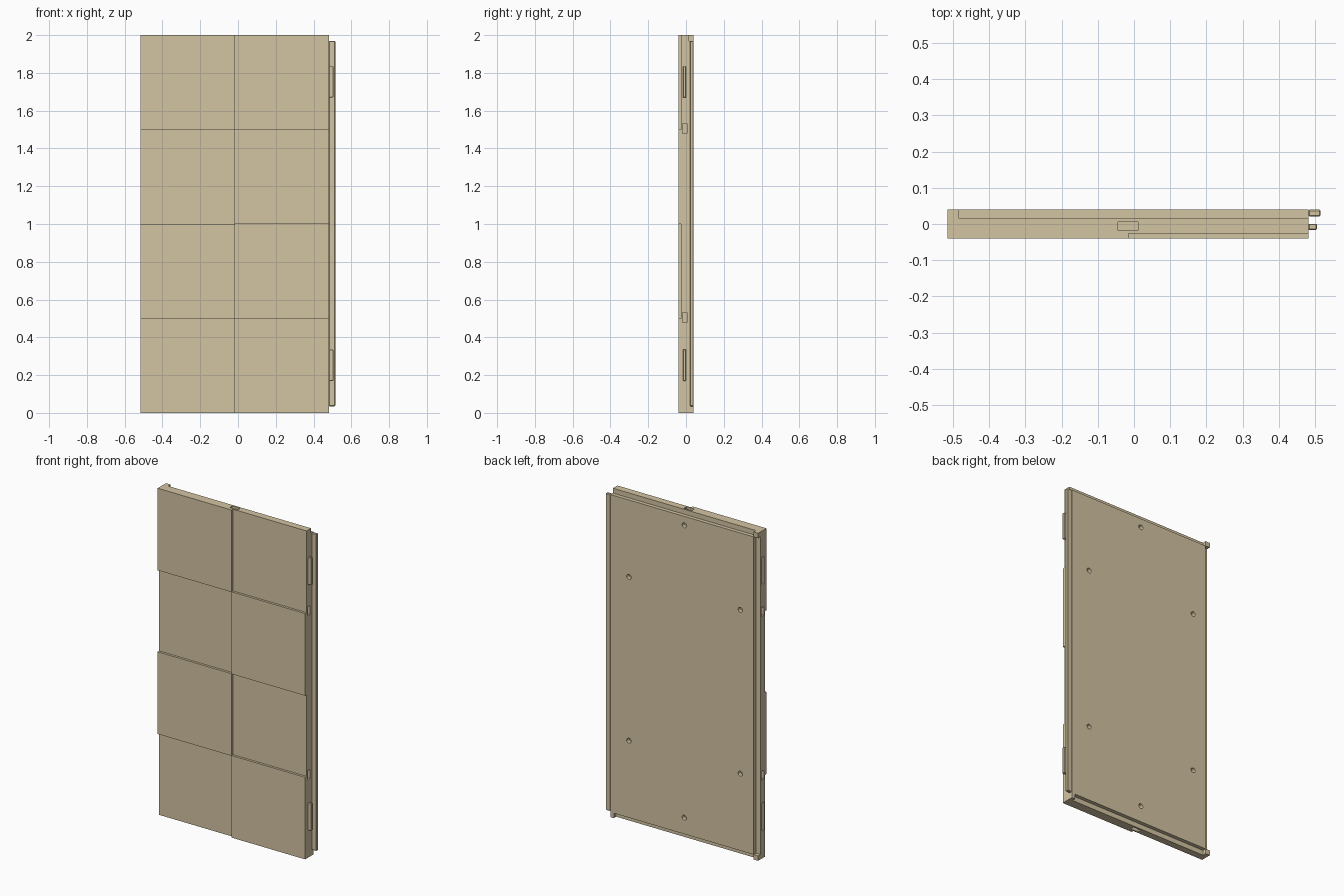
import bpy, bmesh
from mathutils import Matrix

if "Cube" in bpy.data.objects:
    bpy.data.objects.remove(bpy.data.objects["Cube"])

TAN = bpy.data.materials.new("tan")
TAN.diffuse_color = (0.65, 0.55, 0.36, 1)
TAN.use_nodes = True
TAN.node_tree.nodes["Principled BSDF"].inputs["Base Color"].default_value = TAN.diffuse_color

L, R, F, B = -0.515, 0.482, -0.04, 0.04      # outer faces of the slab
STEP, TILE, MID = 0.017, -0.026, -0.0165     # rabbet floor, tile recess floor, centre line
OUT = 0.05                                   # overshoot of cutters


def box(name, x, y, z, bevel=0.0):
    bm = bmesh.new()
    bmesh.ops.create_cube(bm, size=1)
    for v in bm.verts:
        v.co = [r[0] if c < 0 else r[1] for c, r in zip(v.co, (x, y, z))]
    if bevel:
        bmesh.ops.bevel(bm, geom=bm.edges[:], offset=bevel, segments=1, affect='EDGES')
    return finish(name, bm)


def finish(name, bm):
    me = bpy.data.meshes.new(name)
    bm.to_mesh(me)
    bm.free()
    me.materials.append(TAN)
    ob = bpy.data.objects.new(name, me)
    bpy.context.collection.objects.link(ob)
    return ob


def cut(target, cutter):
    cutter.hide_render = True
    mod = target.modifiers.new("cut", 'BOOLEAN')
    mod.operation, mod.solver, mod.object = 'DIFFERENCE', 'EXACT', cutter
    bpy.context.view_layer.objects.active = target
    bpy.ops.object.modifier_apply(modifier=mod.name)
    bpy.data.objects.remove(cutter)


# main slab
panel = box("wall_panel", (L, R), (F, B), (0, 2))

# stepped rabbets around the back, leaving corner blocks
back = (STEP, B + OUT)
cut(panel, box("left_rabbet", (L - OUT, -0.485), back, (0.03, 1.97)))
cut(panel, box("top_rabbet", (-0.485, R + OUT), back, (1.97, 2 + OUT)))
cut(panel, box("bottom_rabbet", (-0.485, 0.46), back, (-OUT, 0.03)))

# small joining pockets on all four edges
py = (-0.018, 0.006)
for z in (0.505, 1.505):
    for x in ((L - OUT, L + 0.03), (R - 0.03, R + OUT)):
        cut(panel, box("side_pocket", x, py, (z - 0.027, z + 0.027)))
for z in ((-OUT, 0.03), (1.97, 2 + OUT)):
    cut(panel, box("end_pocket", (MID - 0.027, MID + 0.027), py, z))

# sockets on the left edge and matching tabs on the right edge
for i, z in enumerate(((0.17, 0.335), (1.67, 1.835))):
    cut(panel, box("tab_socket", (L - OUT, L + 0.026), (-0.017, 0.001),
                   (z[0] - 0.002, z[1] + 0.002)))
    box(f"locking_tab_{i + 1}", (R, 0.505), (-0.016, 0), z, 0.002)

# round screw holes in the back
for x, z in ((MID, 1.915), (MID, 0.13), (0.358, 1.5), (-0.395, 1.5), (0.358, 0.5), (-0.395, 0.5)):
    bm = bmesh.new()
    bmesh.ops.create_cone(bm, cap_ends=True, segments=24, radius1=0.015, radius2=0.015, depth=0.06,
                          matrix=Matrix.Translation((x, 0.045, z)) @ Matrix.Rotation(1.570796, 4, 'X'))
    cut(panel, finish("screw_hole", bm))

# recessed tiles of the front checkerboard
gap = 0.001
for row in range(4):
    x = (MID + gap, R + OUT) if row % 2 else (L - OUT, MID - gap)
    z0 = row * 0.5 + gap if row else -OUT
    z1 = row * 0.5 + 0.5 - gap if row < 3 else 2 + OUT
    cut(panel, box("tile_recess", x, (F - OUT, TILE), (z0, z1)))

# long tongue on the right edge
box("side_tongue", (R, 0.515), (0.021, 0.0395), (0.035, 1.97), 0.003)
